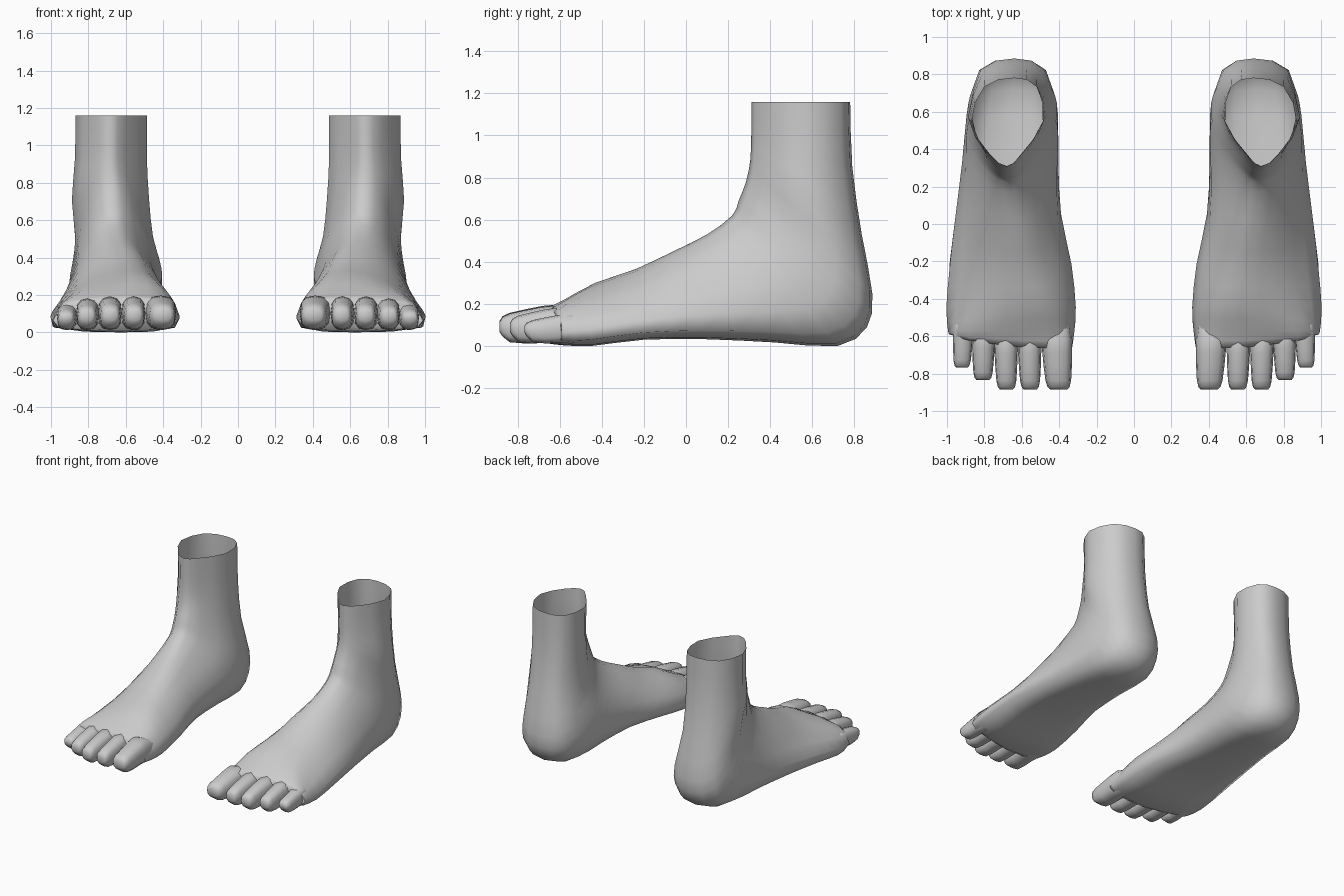
import bpy, bmesh, math

if "Cube" in bpy.data.objects:
    bpy.data.objects.remove(bpy.data.objects["Cube"])

# Foot sections from toe base, round the heel, up to the open ankle:
# top y,z,x | sole/heel y,z,x | inner,outer x at three levels between them
SECTIONS = [
    (-.66, .180, .58, -.655, .012, .63, .39, .89, .340, .970, .36, .95),
    (-.57, .225, .58, -.58, .003, .63, .41, .87, .338, .968, .345, .965),
    (-.43, .30, .57, -.45, .0, .62, .43, .79, .335, .95, .335, .99),
    (-.24, .365, .60, -.20, .03, .64, .48, .77, .365, .92, .355, .985),
    (-.06, .45, .62, .10, .032, .67, .51, .78, .405, .91, .42, .945),
    (.10, .53, .65, .42, .017, .66, .54, .79, .412, .90, .44, .895),
    (.22, .62, .665, .72, .0, .65, .55, .79, .405, .897, .45, .855),
    (.25, .69, .67, .86, .09, .645, .56, .79, .42, .882, .465, .835),
    (.285, .78, .675, .885, .25, .64, .57, .79, .455, .87, .48, .82),
    (.305, .88, .68, .835, .53, .64, .595, .785, .475, .888, .52, .80),
    (.31, 1.0, .68, .79, .85, .64, .605, .77, .487, .872, .52, .80),
    (.31, 1.16, .68, .78, 1.16, .64, .60, .775, .487, .868, .52, .80),
]
LEVELS = (.13, .5, .9)

# Toes: base centre x, tip centre x, half width, base y, tip y, height
TOES = [
    (.416, .403, .080, -.54, -.885, 1.0),
    (.560, .555, .062, -.55, -.885, .98),
    (.685, .682, .062, -.55, -.885, .97),
    (.803, .808, .060, -.54, -.835, .92),
    (.910, .920, .054, -.48, -.768, .78),
]
# Toe profile: distance along, width, top z, bottom z
TOE_PROFILE = [(0, .95, .170, .03), (.22, 1.04, .197, .012), (.42, 1.0, .190, .015),
               (.65, .94, .174, .012), (.86, .86, .158, .018), (.96, .74, .142, .045),
               (1, .56, .120, .065)]


def mid(a, b, c, d):
    return tuple((9 * (q + r) - p - s) / 16 for p, q, r, s in zip(a, b, c, d))


def refine(pts, closed):
    """Insert a smooth midpoint between neighbours."""
    n, out = len(pts), []
    for i in range(n if closed else n - 1):
        pick = (lambda k: pts[k % n]) if closed else (lambda k: pts[min(max(k, 0), n - 1)])
        out += [pts[i], mid(pick(i - 1), pick(i), pick(i + 1), pick(i + 2))]
    return out if closed else out + [pts[-1]]


def loft(bm, rings, cap_first=False, cap_last=False):
    vr = [[bm.verts.new((x, y, max(z, 0))) for x, y, z in r] for r in rings]
    n = len(vr[0])
    for a, b in zip(vr, vr[1:]):
        for i in range(n):
            j = (i + 1) % n
            bm.faces.new((a[i], a[j], b[j], b[i]))
    if cap_first:
        bm.faces.new(vr[0])
    if cap_last:
        bm.faces.new(vr[-1])


def finish(bm, name):
    bmesh.ops.recalc_face_normals(bm, faces=bm.faces)
    mesh = bpy.data.meshes.new(name)
    bm.to_mesh(mesh)
    bm.free()
    ob = bpy.data.objects.new(name, mesh)
    bpy.context.collection.objects.link(ob)
    bpy.ops.object.select_all(action='DESELECT')
    ob.select_set(True)
    bpy.context.view_layer.objects.active = ob
    bpy.ops.object.shade_smooth_by_angle(angle=math.radians(85))
    ob.modifiers.new("other_side", 'MIRROR').use_mirror_merge = False
    return ob


# Foot and ankle
rings = []
for k, (ty, tz, tx, by, bz, bx, *w) in enumerate(SECTIONS):
    def at(x, s):
        # the toe line slants back towards the little toe
        skew = max(0, x - .78) * .35 if k == 0 else 0
        return (x, ty + (by - ty) * s + skew, tz + (bz - tz) * s)
    inner = [at(w[2 * i], s) for i, s in enumerate(LEVELS)]
    outer = [at(w[2 * i + 1], s) for i, s in enumerate(LEVELS)]
    rings.append(refine([at(tx, 0)] + inner + [at(bx, 1)] + outer[::-1], True))
columns = [refine(list(c), False) for c in zip(*rings)]
bm = bmesh.new()
loft(bm, list(zip(*columns)), cap_first=True)
finish(bm, "foot")

# Toes
bm = bmesh.new()
for x0, x1, half, y0, y1, h in TOES:
    rings = []
    for t, w, top, bot in TOE_PROFILE:
        cx, y, zc, hz = x0 + (x1 - x0) * t, y0 + (y1 - y0) * t, (top * h + bot) / 2, (top * h - bot) / 2
        ring = []
        for i in range(12):
            c, s = math.cos(i * math.tau / 12), math.sin(i * math.tau / 12)
            ring.append((cx + half * w * math.copysign(abs(c) ** .75, c), y,
                         zc + hz * math.copysign(abs(s) ** .75, s)))
        rings.append(ring)
    loft(bm, rings, cap_last=True)
finish(bm, "toes")
